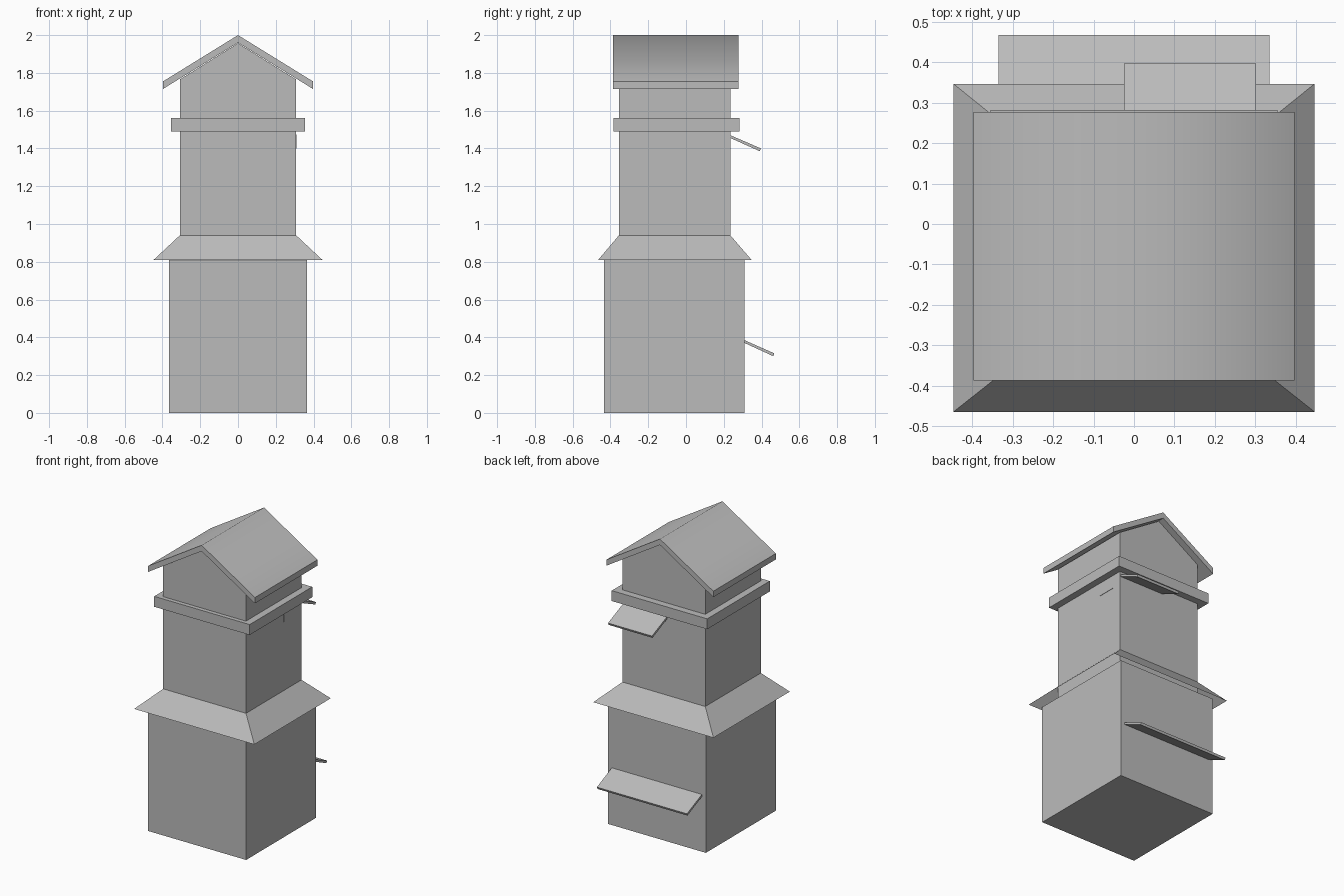
import bpy

if "Cube" in bpy.data.objects:
    bpy.data.objects.remove(bpy.data.objects["Cube"], do_unlink=True)

grey = bpy.data.materials.new("plain grey")
grey.use_nodes = True
colour = (0.5, 0.5, 0.5, 1)
grey.diffuse_color = colour
grey.node_tree.nodes["Principled BSDF"].inputs["Base Color"].default_value = colour


def add_mesh(name, verts, faces):
    mesh = bpy.data.meshes.new(name)
    mesh.from_pydata(verts, [], faces)
    mesh.materials.append(grey)
    obj = bpy.data.objects.new(name, mesh)
    bpy.context.collection.objects.link(obj)
    return obj


def rectangle(x, y, z):
    return [(x[0], y[0], z), (x[1], y[0], z), (x[1], y[1], z), (x[0], y[1], z)]


def box(name, x, y, z):
    sides = [(i, (i + 1) % 4, (i + 1) % 4 + 4, i + 4) for i in range(4)]
    return add_mesh(name, rectangle(x, y, z[0]) + rectangle(x, y, z[1]),
                    sides + [(3, 2, 1, 0), (4, 5, 6, 7)])


def extrude_y(name, profile, y0, y1):
    """Extrude a counter-clockwise x, z profile from front to back."""
    n = len(profile)
    verts = [(x, y, z) for y in (y0, y1) for x, z in profile]
    faces = [((i + 1) % n, i, i + n, (i + 1) % n + n) for i in range(n)]
    return add_mesh(name, verts, faces + [tuple(range(n)), tuple(range(2 * n - 1, n - 1, -1))])


def shelf(name, x, back, front, thick=0.016):
    """Sloping slab between two y, z points of its upper face."""
    (ya, za), (yb, zb) = back, front
    length = ((yb - ya) ** 2 + (zb - za) ** 2) ** 0.5
    dy, dz = (zb - za) / length * thick, -(yb - ya) / length * thick
    lower = [(ya, za + dz), (yb + dy, zb + dz), (yb, zb), (ya, za)]
    verts = [(px, py, pz) for px in x for py, pz in lower]
    sides = [(i, (i + 1) % 4, (i + 1) % 4 + 4, i + 4) for i in range(4)]
    return add_mesh(name, verts, [(3, 2, 1, 0), (4, 5, 6, 7)] + sides)


# Lower storey
box("lower_body", (-0.365, 0.365), (-0.435, 0.31), (0, 0.81))

# Flared skirt, open underneath
add_mesh("skirt_roof",
         rectangle((-0.447, 0.447), (-0.465, 0.347), 0.81)
         + rectangle((-0.308, 0.308), (-0.355, 0.235), 0.94),
         [(i, (i + 1) % 4, (i + 1) % 4 + 4, i + 4) for i in range(4)])

# Upper storey with gable ends
extrude_y("upper_body", [(-0.308, 0.81), (0.308, 0.81), (0.308, 1.765),
                         (0, 1.957), (-0.308, 1.765)], -0.355, 0.235)
box("band", (-0.355, 0.355), (-0.383, 0.282), (1.49, 1.56))

# Pitched roof slab, softly shaded over the ridge
roof = extrude_y("gable_roof", [(-0.397, 1.715), (0, 1.96), (0.397, 1.715),
                                (0.397, 1.755), (0, 2), (-0.397, 1.755)], -0.387, 0.277)
for face in roof.data.polygons:
    face.use_smooth = 0.5 < face.normal.z < 0.99

# Sloping landing shelves on the back
shelf("lower_shelf", (-0.335, 0.335), (0.305, 0.387), (0.468, 0.315))
shelf("upper_shelf", (-0.025, 0.302), (0.23, 1.472), (0.397, 1.4))

# Small panel on the side wall
box("side_panel", (0.3, 0.31), (0.045, 0.17), (1.4, 1.475))
